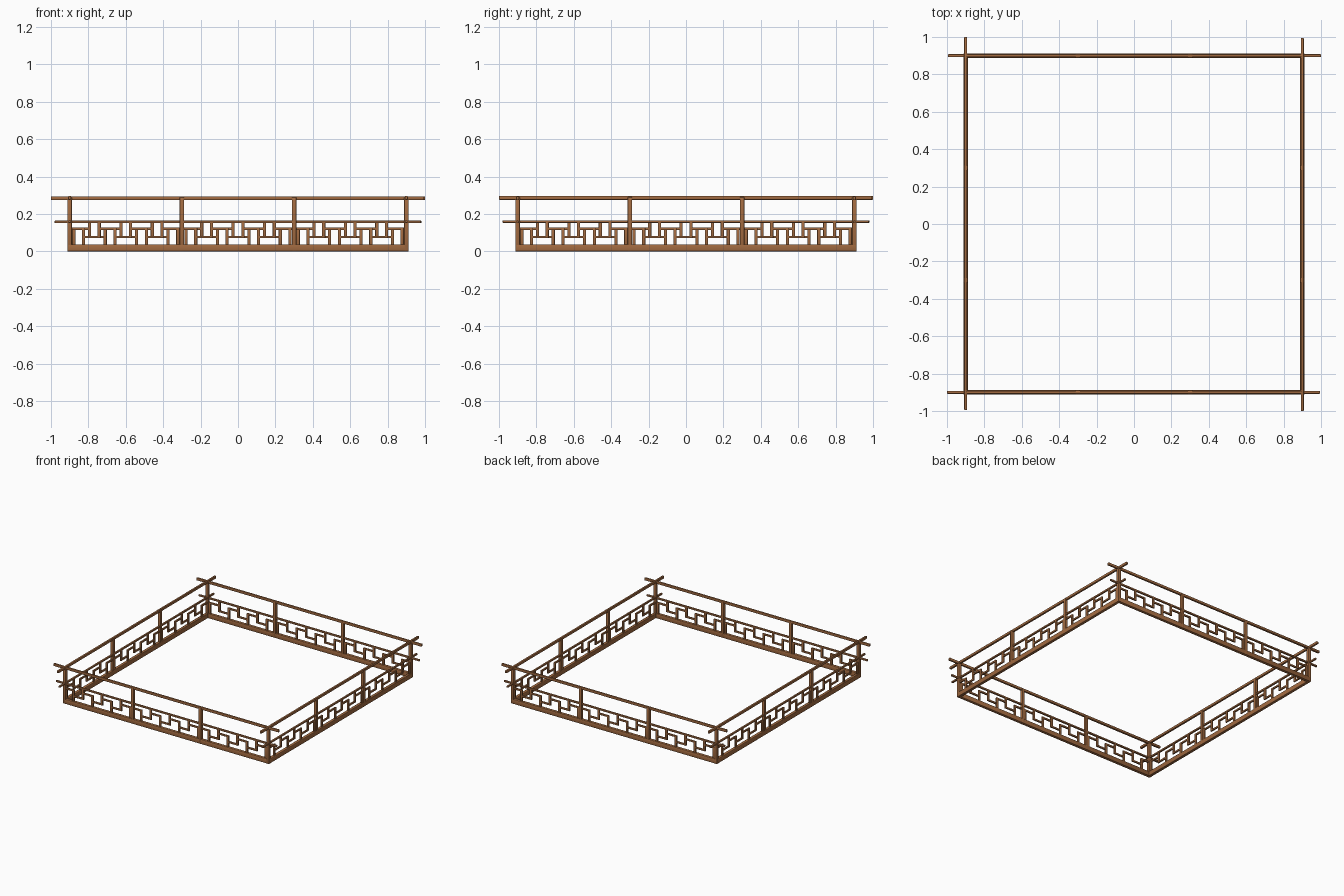
import bpy, bmesh, math
from mathutils import Matrix

if "Cube" in bpy.data.objects:
    bpy.data.objects.remove(bpy.data.objects["Cube"])

wood = bpy.data.materials.new("warm brown wood")
wood.diffuse_color = (0.36, 0.145, 0.052, 1)
wood.use_nodes = True
wood.node_tree.nodes["Principled BSDF"].inputs["Base Color"].default_value = wood.diffuse_color


def build(name, boxes, turn, bevel):
    """One object made of boxes (x0, x1, y0, y1, z0, z1), turned to its side of the square."""
    bm = bmesh.new()
    for x0, x1, y0, y1, z0, z1 in boxes:
        m = (Matrix.Translation(((x0 + x1) / 2, (y0 + y1) / 2, (z0 + z1) / 2))
             @ Matrix.Diagonal((x1 - x0, y1 - y0, z1 - z0, 1)))
        bmesh.ops.create_cube(bm, size=1, matrix=m)
    bmesh.ops.bevel(bm, geom=bm.edges[:], offset=bevel, segments=2,
                    profile=0.5, affect='EDGES')
    bmesh.ops.rotate(bm, verts=bm.verts[:], matrix=Matrix.Rotation(turn, 3, 'Z'))
    for f in bm.faces:
        f.smooth = True
    me = bpy.data.meshes.new(name)
    bm.to_mesh(me)
    bm.free()
    me.materials.append(wood)
    ob = bpy.data.objects.new(name, me)
    bpy.context.collection.objects.link(ob)


D = -0.9          # distance of the front fence from the centre
W = 0.0085        # half width of lattice uprights
H = 0.0065        # half height of lattice bars
LOW, HIGH = 0.077, 0.121   # lattice bar heights
STEP = 0.084      # spacing of lattice uprights


def lattice():
    """Interlocking fret: uprights alternately stand on the beam and hang from the rail."""
    out = []
    y0, y1 = D - 0.006, D + 0.006
    for bay in (-0.6, 0, 0.6):
        for k in range(7):
            x = bay - 0.226 + STEP * k
            left = max(x - STEP, bay - 0.295)
            if k % 2 == 0:      # standing upright, arm at the top
                out.append((x - W, x + W, y0, y1, 0.03, HIGH + H))
                z = HIGH
            else:               # hanging upright, arm at the bottom
                out.append((x - W, x + W, y0, y1, LOW - H, 0.158))
                z = LOW
            out.append((left, x, y0, y1, z - H, z + H))
    return out


for i, side in enumerate(("front", "right", "back", "left")):
    a = i * math.pi / 2
    dz = 0.002 * (i % 2)        # rails of neighbouring sides cross at the corners
    # base beam
    build(side + "_base_beam", [(-0.91, 0.91, D - 0.012, D + 0.012, 0, 0.038)], a, 0.004)
    # posts (the last corner belongs to the next side)
    build(side + "_posts", [(x - 0.012, x + 0.012, D - 0.012, D + 0.012, 0, 0.29)
                            for x in (-0.9, -0.3, 0.3)], a, 0.003)
    # top and middle rails running past the corners
    build(side + "_top_rail", [(-1.0, 0.995, D - 0.008, D + 0.008, 0.274 + dz, 0.294 + dz)], a, 0.003)
    build(side + "_middle_rail", [(-0.98, 0.975, D - 0.007, D + 0.007, 0.151 + dz, 0.164 + dz)], a, 0.002)
    # fretwork panels
    build(side + "_lattice", lattice(), a, 0.0015)
